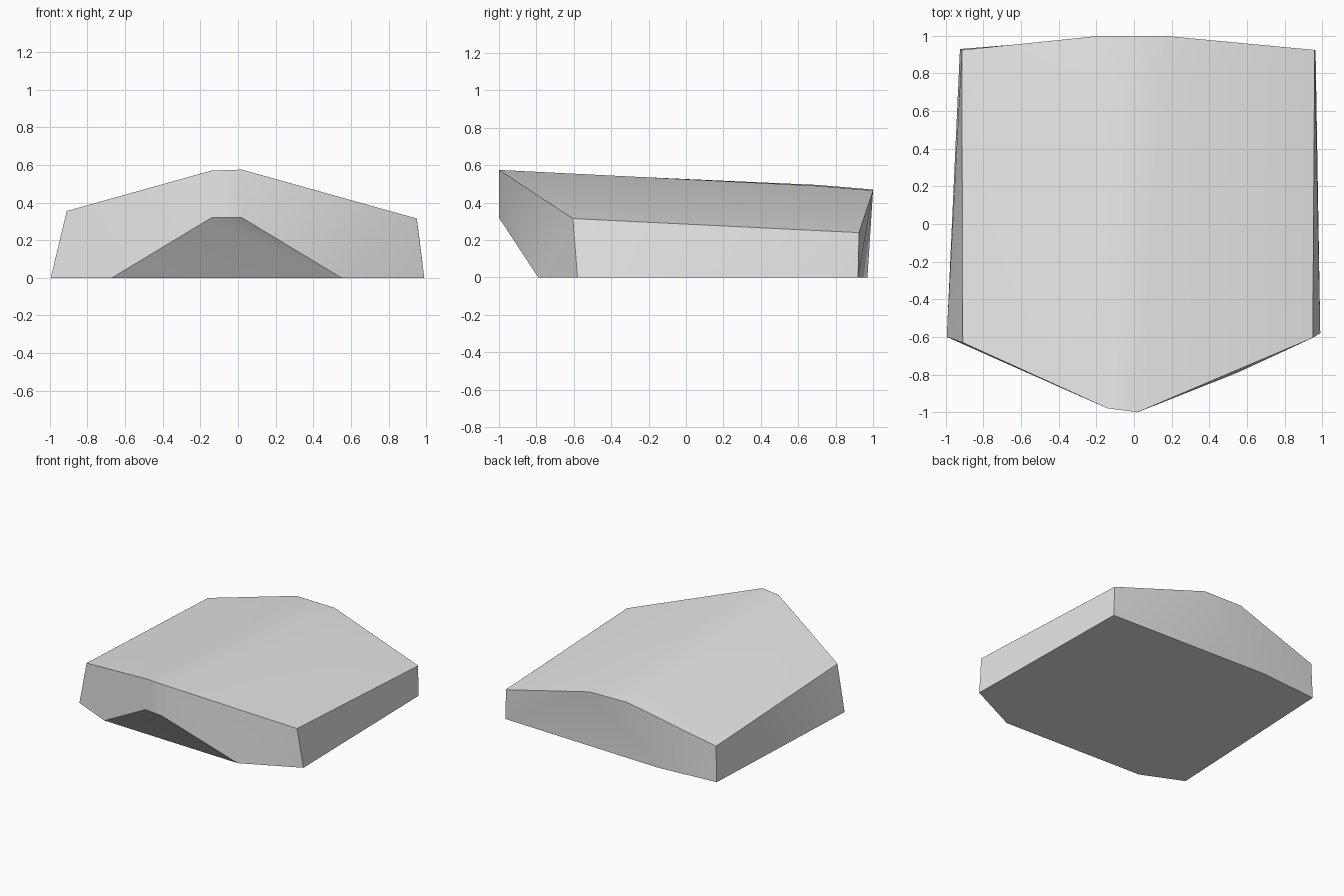
import bpy
import bmesh
import math

cube = bpy.data.objects.get("Cube")
if cube:
    bpy.data.objects.remove(cube, do_unlink=True)


def flat_material(name, colour):
    mat = bpy.data.materials.new(name)
    mat.use_nodes = True
    mat.diffuse_color = colour
    for node in mat.node_tree.nodes:
        if node.type == 'BSDF_PRINCIPLED':
            node.inputs["Base Color"].default_value = colour
    return mat


def faceted_solid(name, corners, panels, mat):
    """Build a closed solid from named corners and panels that list them."""
    bm = bmesh.new()
    verts = {key: bm.verts.new(co) for key, co in corners.items()}
    for panel in panels:
        bm.faces.new([verts[key] for key in panel.split()])
    bmesh.ops.recalc_face_normals(bm, faces=bm.faces)
    bmesh.ops.triangulate(bm, faces=bm.faces, ngon_method='BEAUTY')
    mesh = bpy.data.meshes.new(name)
    bm.to_mesh(mesh)
    bm.free()
    mesh.materials.append(mat)
    obj = bpy.data.objects.new(name, mesh)
    bpy.context.collection.objects.link(obj)
    bpy.ops.object.select_all(action='DESELECT')
    obj.select_set(True)
    bpy.context.view_layer.objects.active = obj
    bpy.ops.object.shade_smooth_by_angle(angle=math.radians(32))
    return obj


# Corners: l is the -x side and r the +x side
corners = {
    # upper rim and the broad, sloping ridge
    "rim_front_l": (-0.91, -0.63, 0.355),
    "ridge_front_l": (-0.14, -0.98, 0.57),
    "ridge_front_r": (0.02, -1.0, 0.575),
    "rim_front_r": (0.95, -0.605, 0.315),
    "rim_back_r": (0.96, 0.925, 0.24),
    "ridge_back_r": (0.16, 1.0, 0.465),
    "ridge_back_l": (-0.18, 1.0, 0.47),
    "rim_back_l": (-0.915, 0.925, 0.285),
    "ridge_mid_r": (0.14, 0.7, 0.49),
    "ridge_mid_l": (-0.17, 0.7, 0.495),
    # hollow under the nose
    "nose_l": (-0.14, -0.98, 0.32),
    "nose_r": (0.02, -1.0, 0.32),
    "hollow_l": (-0.67, -0.745, 0),
    "hollow_r": (0.55, -0.79, 0),
    # footprint
    "base_front_l": (-0.995, -0.6, 0),
    "base_front_r": (0.99, -0.58, 0),
    "base_back_r": (0.965, 0.92, 0),
    "base_back_mid": (-0.42, 0.97, 0),
    "base_back_l": (-0.925, 0.93, 0),
}

panels = [
    # top slopes and ridge
    "rim_front_l ridge_front_l ridge_mid_l ridge_back_l rim_back_l",
    "ridge_front_l ridge_front_r ridge_mid_r ridge_mid_l",
    "ridge_mid_l ridge_mid_r ridge_back_r ridge_back_l",
    "ridge_front_r rim_front_r rim_back_r ridge_back_r ridge_mid_r",
    # pointed front
    "rim_front_l base_front_l hollow_l nose_l ridge_front_l",
    "ridge_front_l nose_l nose_r ridge_front_r",
    "ridge_front_r nose_r hollow_r base_front_r rim_front_r",
    "nose_l hollow_l hollow_r nose_r",
    # sides
    "rim_front_r base_front_r base_back_r rim_back_r",
    "rim_back_l base_back_l base_front_l rim_front_l",
    # back
    "rim_back_r base_back_r ridge_back_r",
    "ridge_back_r base_back_r base_back_mid ridge_back_l",
    "ridge_back_l base_back_mid base_back_l rim_back_l",
    # underside
    "base_front_l base_back_l base_back_mid base_back_r "
    "base_front_r hollow_r hollow_l",
]

stone = flat_material("light_grey_stone", (0.8, 0.8, 0.8, 1.0))
faceted_solid("stone_slab", corners, panels, stone)
